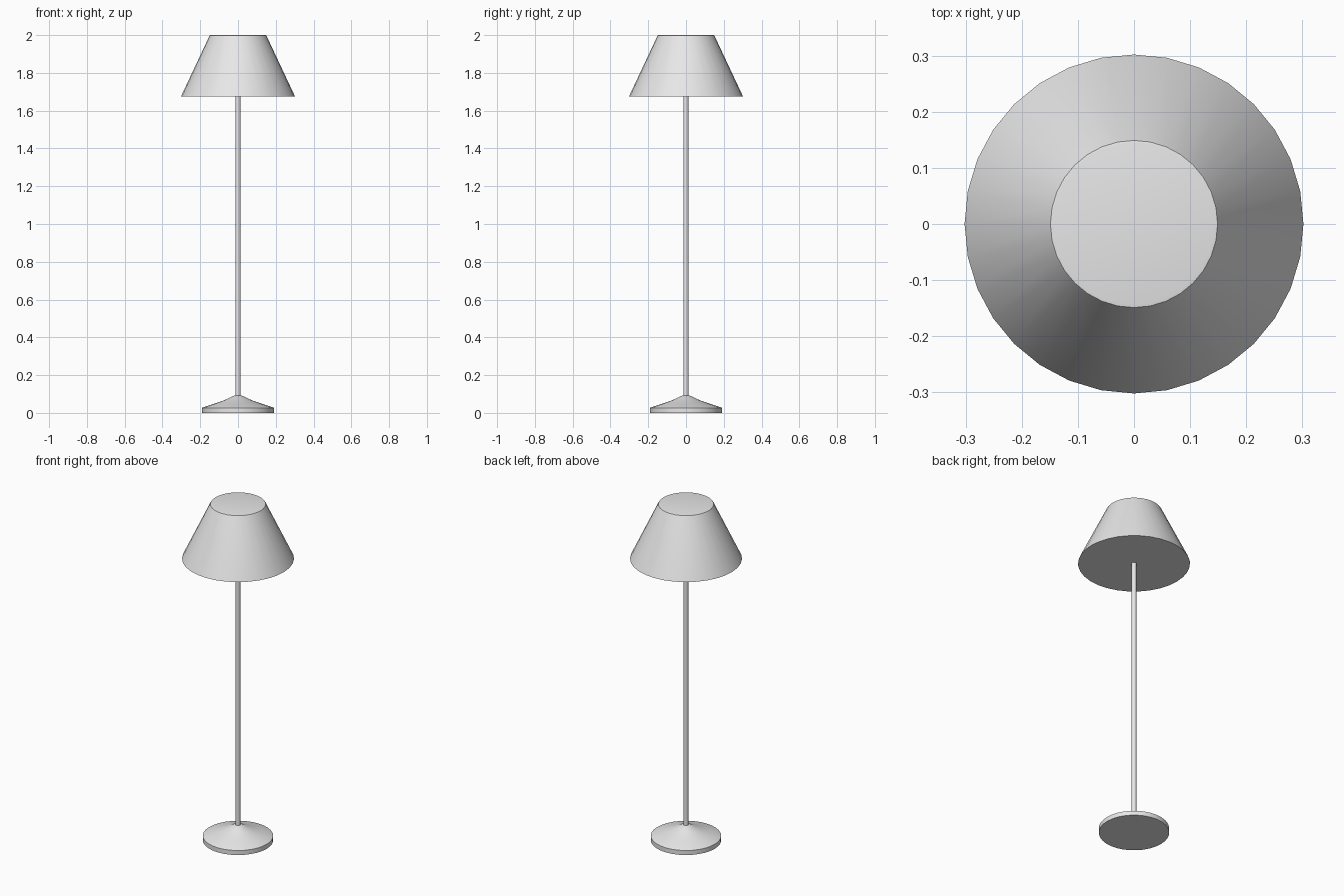
import bpy, bmesh, math

if "Cube" in bpy.data.objects:
    bpy.data.objects.remove(bpy.data.objects["Cube"])

grey = bpy.data.materials.new("light_grey")
grey.diffuse_color = (0.8, 0.8, 0.8, 1)
grey.use_nodes = True
grey.node_tree.nodes["Principled BSDF"].inputs["Base Color"].default_value = grey.diffuse_color


def lathe(name, profile, sides):
    """Closed solid of revolution from (radius, height) points, bottom to top."""
    bm = bmesh.new()
    rings = [[bm.verts.new((r * math.sin(2 * math.pi * i / sides),
                            r * math.cos(2 * math.pi * i / sides), z))
              for i in range(sides)] for r, z in profile]
    for low, high in zip(rings, rings[1:]):
        for i in range(sides):
            j = (i + 1) % sides
            bm.faces.new((low[i], low[j], high[j], high[i]))
    bm.faces.new(rings[0])
    bm.faces.new(rings[-1])
    bmesh.ops.recalc_face_normals(bm, faces=bm.faces)
    mesh = bpy.data.meshes.new(name)
    bm.to_mesh(mesh)
    bm.free()
    mesh.materials.append(grey)
    obj = bpy.data.objects.new(name, mesh)
    bpy.context.collection.objects.link(obj)
    bpy.ops.object.select_all(action='DESELECT')
    obj.select_set(True)
    bpy.context.view_layer.objects.active = obj
    bpy.ops.object.shade_smooth_by_angle(angle=math.radians(40))
    return obj


# weighted foot: straight rim, then a shallow flared cone
lathe("base", [(0.19, 0), (0.19, 0.027), (0.183, 0.03), (0.13, 0.047), (0.08, 0.064),
               (0.045, 0.08), (0.025, 0.09), (0.013, 0.093)], 32)

# thin upright pole
lathe("pole", [(0.013, 0.06), (0.013, 1.72)], 16)

# closed tapered shade with a slightly softened top edge
lathe("shade", [(0.302, 1.675), (0.152, 1.994), (0.149, 1.999), (0.144, 2.0)], 32)
